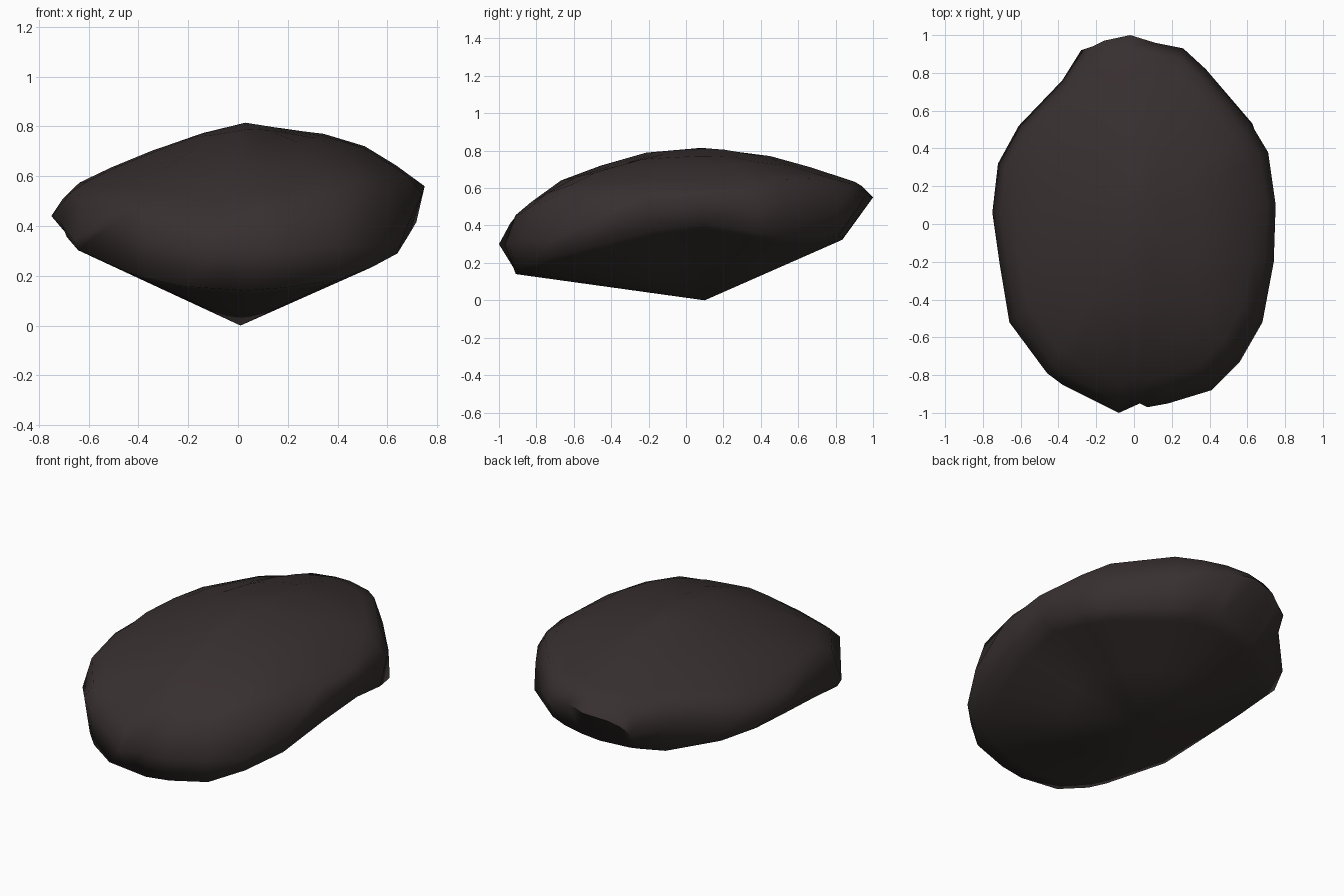
import bpy
import bmesh
import math

default_cube = bpy.data.objects.get("Cube")
if default_cube:
    bpy.data.objects.remove(default_cube, do_unlink=True)

# Widest contour of the boulder, with its rising and falling height
RIM = [(.75, .1, .56), (.71, .38, .52), (.62, .53, .5), (.38, .82, .49),
       (.26, .93, .51), (.11, .96, .56), (-.02, 1, .55), (-.16, .97, .53),
       (-.22, .94, .5), (-.28, .92, .46), (-.38, .76, .46), (-.61, .52, .41),
       (-.72, .32, .42), (-.75, .06, .44), (-.71, -.22, .41), (-.66, -.52, .34),
       (-.46, -.79, .44), (-.38, -.85, .39), (-.22, -.93, .35), (-.08, -1, .3),
       (.03, -.95, .31), (.07, -.97, .3), (.18, -.95, .3), (.41, -.88, .32),
       (.56, -.73, .32), (.68, -.52, .4), (.74, -.2, .53)]

# Lower edge, where the sides turn in to the pointed underside
KEEL = [(.66, .5, .34), (.45, .7, .33), (.18, .84, .345), (0, .84, .325),
        (-.2, .79, .31), (-.45, .62, .285), (-.68, .27, .37), (-.7, -.14, .37),
        (-.64, -.52, .3), (-.41, -.8, .2), (-.25, -.9, .16), (.03, -.91, .14),
        (.35, -.88, .165), (.52, -.74, .225), (.65, -.47, .295), (.69, -.2, .37),
        (.72, .07, .42)]
TIP = (.01, .1, 0)

# Crown height along the length and across the width
LENGTH_PROFILE = [(-1, .33), (-.93, .44), (-.74, .6), (-.6, .68), (-.22, .79),
                  (.12, .815), (.36, .79), (.55, .75), (.93, .63), (1, .55)]
WIDTH_PROFILE = [(-.75, .46), (-.65, .57), (-.38, .7), (-.24, .725), (-.18, .765),
                 (.05, .815), (.23, .78), (.4, .77), (.56, .7), (.75, .56)]
PEAK = .815
BLEND = 1.2


def interpolate(profile, value):
    """Piecewise linear height lookup."""
    for (a, height_a), (b, height_b) in zip(profile, profile[1:]):
        if value <= b:
            factor = max(0, (value - a) / (b - a))
            return height_a + (height_b - height_a) * factor
    return profile[-1][1]


def crown_height(x, y):
    drop_along = PEAK - interpolate(LENGTH_PROFILE, y)
    drop_across = PEAK - interpolate(WIDTH_PROFILE, x)
    return PEAK - (drop_along ** BLEND + drop_across ** BLEND) ** (1 / BLEND)


def bearing(point):
    """Direction of a point around the oval plan."""
    return math.atan2(point[1], point[0] / .75)


def keel_point(angle):
    """Point of the lower edge in a given direction."""
    for start, end in zip(KEEL, KEEL[1:] + KEEL[:1]):
        span = (bearing(end) - bearing(start)) % math.tau
        offset = (angle - bearing(start)) % math.tau
        if offset <= span:
            return [a + (b - a) * offset / span for a, b in zip(start, end)]


def underside_point(angle, factor):
    """Point on the straight line from the tip to the lower edge."""
    return [a + (b - a) * factor for a, b in zip(TIP, keel_point(angle))]


def crown_point(point, scale, roundness):
    """Scaled rim point, eased towards an oval and lifted to the crown."""
    angle = bearing(point)
    x = (point[0] + (.75 * math.cos(angle) - point[0]) * roundness) * scale
    y = (point[1] + (math.sin(angle) - point[1]) * roundness) * scale
    return x, y, crown_height(x, y)


def bridge(mesh, lower, upper):
    count = len(lower)
    for i in range(count):
        j = (i + 1) % count
        mesh.faces.new((lower[i], lower[j], upper[j], upper[i]))


def cap(mesh, ring, point):
    tip = mesh.verts.new(point)
    for i, vert in enumerate(ring):
        mesh.faces.new((vert, ring[(i + 1) % len(ring)], tip))


# Dark stone colour
stone = bpy.data.materials.new("dark_brown_stone")
stone.use_nodes = True
colour = (.039, .029, .029, 1)
stone.diffuse_color = colour
shader = stone.node_tree.nodes["Principled BSDF"]
shader.inputs["Base Color"].default_value = colour
shader.inputs["Roughness"].default_value = .9

# Boulder body: pointed underside, uneven rim and domed crown
body = bmesh.new()
contours = [[underside_point(bearing(p), size) for p in RIM] for size in (.5, .9, 1)]
contours.append(RIM)
for size, ease in ((.94, 0), (.85, .2), (.68, .5), (.46, .7), (.22, .9)):
    contours.append([crown_point(p, size, ease) for p in RIM])
rings = [[body.verts.new(p) for p in contour] for contour in contours]
for below, above in zip(rings, rings[1:]):
    bridge(body, below, above)
cap(body, rings[0], TIP)
cap(body, rings[-1], (.03, .08, PEAK))
bmesh.ops.recalc_face_normals(body, faces=body.faces)

data = bpy.data.meshes.new("boulder")
body.to_mesh(data)
body.free()
data.materials.append(stone)
boulder = bpy.data.objects.new("boulder", data)
bpy.context.collection.objects.link(boulder)

# Soft shading that keeps the sharp folds
bpy.ops.object.select_all(action='DESELECT')
boulder.select_set(True)
bpy.context.view_layer.objects.active = boulder
bpy.ops.object.shade_smooth_by_angle(angle=math.radians(70))
